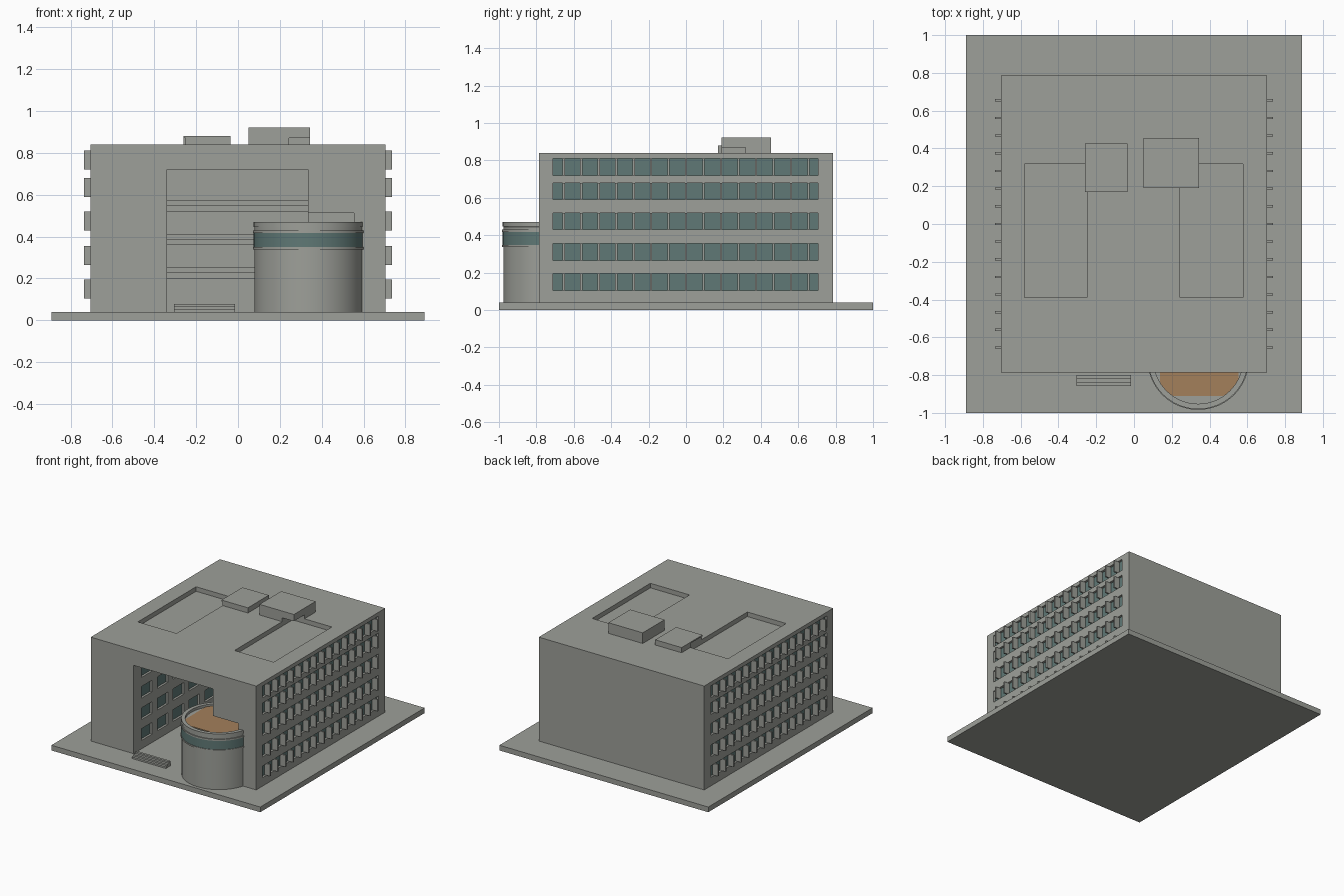
import bpy, bmesh, math

if "Cube" in bpy.data.objects:
    bpy.data.objects.remove(bpy.data.objects["Cube"])


def material(name, rgb):
    m = bpy.data.materials.new(name)
    m.diffuse_color = (*rgb, 1)
    m.use_nodes = True
    m.node_tree.nodes["Principled BSDF"].inputs["Base Color"].default_value = m.diffuse_color
    return m


CONCRETE = material("concrete_grey", (0.34, 0.35, 0.32))
GLASS = material("teal_glass", (0.115, 0.19, 0.18))
DECK = material("tan_deck", (0.37, 0.215, 0.105))


def finish(name, bm, mat):
    bmesh.ops.recalc_face_normals(bm, faces=bm.faces)
    me = bpy.data.meshes.new(name)
    bm.to_mesh(me)
    bm.free()
    me.materials.append(mat)
    ob = bpy.data.objects.new(name, me)
    bpy.context.collection.objects.link(ob)
    return ob


def boxes(name, specs, mat=CONCRETE):
    """One object from boxes given as (x0, x1, y0, y1, z0, z1)."""
    bm = bmesh.new()
    for x0, x1, y0, y1, z0, z1 in specs:
        vs = bmesh.ops.create_cube(bm, size=1)["verts"]
        for v in vs:
            v.co = (x1 if v.co.x > 0 else x0,
                    y1 if v.co.y > 0 else y0,
                    z1 if v.co.z > 0 else z0)
    return finish(name, bm, mat)


def cut(target, specs):
    """Subtract a set of separate boxes from the target."""
    tool = boxes("cutter", specs)
    tool.hide_render = True
    mod = target.modifiers.new("cut", "BOOLEAN")
    mod.operation, mod.solver, mod.object = "DIFFERENCE", "EXACT", tool
    bpy.context.view_layer.objects.active = target
    bpy.ops.object.modifier_apply(modifier=mod.name)
    bpy.data.objects.remove(tool)


def lathe(name, profile, center, mat, n=64):
    """Spin a closed radius/height profile round a vertical axis."""
    bm = bmesh.new()
    rings = []
    for i in range(n):
        a = 2 * math.pi * i / n
        rings.append([bm.verts.new((center[0] + r * math.cos(a),
                                    center[1] + r * math.sin(a), z))
                      for r, z in profile])
    k = len(profile)
    for i in range(n):
        p, q = rings[i], rings[(i + 1) % n]
        for j in range(k):
            bm.faces.new((p[j], q[j], q[(j + 1) % k], p[(j + 1) % k]))
    ob = finish(name, bm, mat)
    bpy.ops.object.select_all(action="DESELECT")
    ob.select_set(True)
    bpy.context.view_layer.objects.active = ob
    bpy.ops.object.shade_smooth_by_angle(angle=math.radians(30))
    return ob


W, D, TOP, GROUND = 0.705, 0.785, 0.84, 0.04
ROWS = [(0.105, 0.195), (0.265, 0.355), (0.43, 0.52), (0.59, 0.68), (0.72, 0.81)]
DEPTH = 0.02

# Ground slab and main block
boxes("ground_slab", [(-0.89, 0.89, -1, 1, 0, GROUND)])
block = boxes("main_block", [(-W, W, -D, D, GROUND, TOP)])

# Entrance court open to the front, and the terrace notch beside it
AX0, AX1, AY = -0.34, 0.335, 0.40
cut(block, [(AX0, AX1, -0.9, AY, 0.0, 0.72)])
cut(block, [(0.2, 0.555, -0.9, -0.51, 0.45, 0.512)])

# Long window strips on both sides, recessed behind fins
strips, glass, fins = [], [], []
for s in (-1, 1):
    for z0, z1 in ROWS:
        a, b = sorted((s * (W - DEPTH), s * (W + 0.05)))
        strips.append((a, b, -0.71, 0.705, z0, z1))
        a, b = sorted((s * (W - DEPTH - 0.004), s * (W - DEPTH + 0.003)))
        glass.append((a, b, -0.71, 0.705, z0, z1))
        for i in range(15):
            y = -0.654 + i * 0.0935
            a, b = sorted((s * (W - DEPTH), s * (W + 0.03)))
            fins.append((a, b, y - 0.006, y + 0.006, z0, z1))
cut(block, strips)
boxes("side_glass", glass, GLASS)
boxes("window_fins", fins)

# Punched windows along both court walls
holes, panes = [], []
for wall, s in ((AX0, -1), (AX1, 1)):
    for z0, z1 in ROWS[:4]:
        for i in range(5):
            y = -0.625 + i * 0.193
            if s > 0 and y < -0.4:
                continue
            a, b = sorted((wall - s * 0.03, wall + s * DEPTH))
            holes.append((a, b, y - 0.065, y + 0.065, z0, z1))
            a, b = sorted((wall + s * (DEPTH - 0.003), wall + s * (DEPTH + 0.004)))
            panes.append((a, b, y - 0.065, y + 0.065, z0, z1))
cut(block, holes)
boxes("court_glass", panes, GLASS)

# Floor edges with a lip across the back of the court
ledges = []
for z in (0.20, 0.36, 0.52):
    ledges.append((AX0, AX1, AY - 0.06, AY, z, z + 0.028))
    ledges.append((AX0, AX1, AY - 0.04, AY, z + 0.028, z + 0.052))
boxes("court_ledges", ledges)

# Sunken roof trays, which also notch the two roof units
trays = [(-0.58, -0.25, -0.39, 0.318, 0.805, 0.87),
         (0.243, 0.577, -0.39, 0.318, 0.805, 0.87)]
cut(block, trays)
for name, spec in (("low_roof_unit", (-0.26, -0.035, 0.17, 0.425, TOP, 0.88)),
                   ("tall_roof_unit", (0.05, 0.343, 0.19, 0.455, TOP, 0.922))):
    cut(boxes(name, [spec]), trays)

# Round pavilion: wall, parapet, glass band and trim rings
C = (0.34, -0.715)
R, RIN = 0.262, 0.237
lathe("pavilion_wall", [(0.001, GROUND), (R, GROUND), (R, 0.445), (R - 0.006, 0.448),
                        (R - 0.006, 0.47), (RIN, 0.47), (RIN, 0.45), (0.001, 0.45)],
      C, CONCRETE)
lathe("pavilion_glass", [(R - 0.004, 0.348), (R + 0.003, 0.348),
                         (R + 0.003, 0.418), (R - 0.004, 0.418)], C, GLASS)
for name, z0, z1 in (("lower_trim", 0.338, 0.349), ("upper_trim", 0.418, 0.430),
                     ("parapet_trim", 0.446, 0.470)):
    e = 0.003 if name == "parapet_trim" else 0.007
    lathe(name, [(R - 0.01, z0), (R + e, z0), (R + e, z1), (R - 0.01, z1)], C, CONCRETE)

# Terrace deck: a disc trimmed by a rectangle
bm = bmesh.new()
outline = []
for i in range(96):
    a = 2 * math.pi * i / 96
    x = min(max(C[0] + RIN * math.cos(a), 0.138), 0.554)
    y = min(max(C[1] + RIN * math.sin(a), -0.91), -0.511)
    outline.append(bm.verts.new((x, y, 0.449)))
face = bm.faces.new(outline)
up = bmesh.ops.extrude_face_region(bm, geom=[face])["geom"]
bmesh.ops.translate(bm, vec=(0, 0, 0.005),
                    verts=[g for g in up if isinstance(g, bmesh.types.BMVert)])
finish("terrace_deck", bm, DECK)

# Entrance steps rising toward the court
boxes("entrance_steps", [(-0.305, -0.015, -0.857 + i * 0.019, -0.80,
                          GROUND + i * 0.0125, GROUND + (i + 1) * 0.0125)
                         for i in range(3)])
